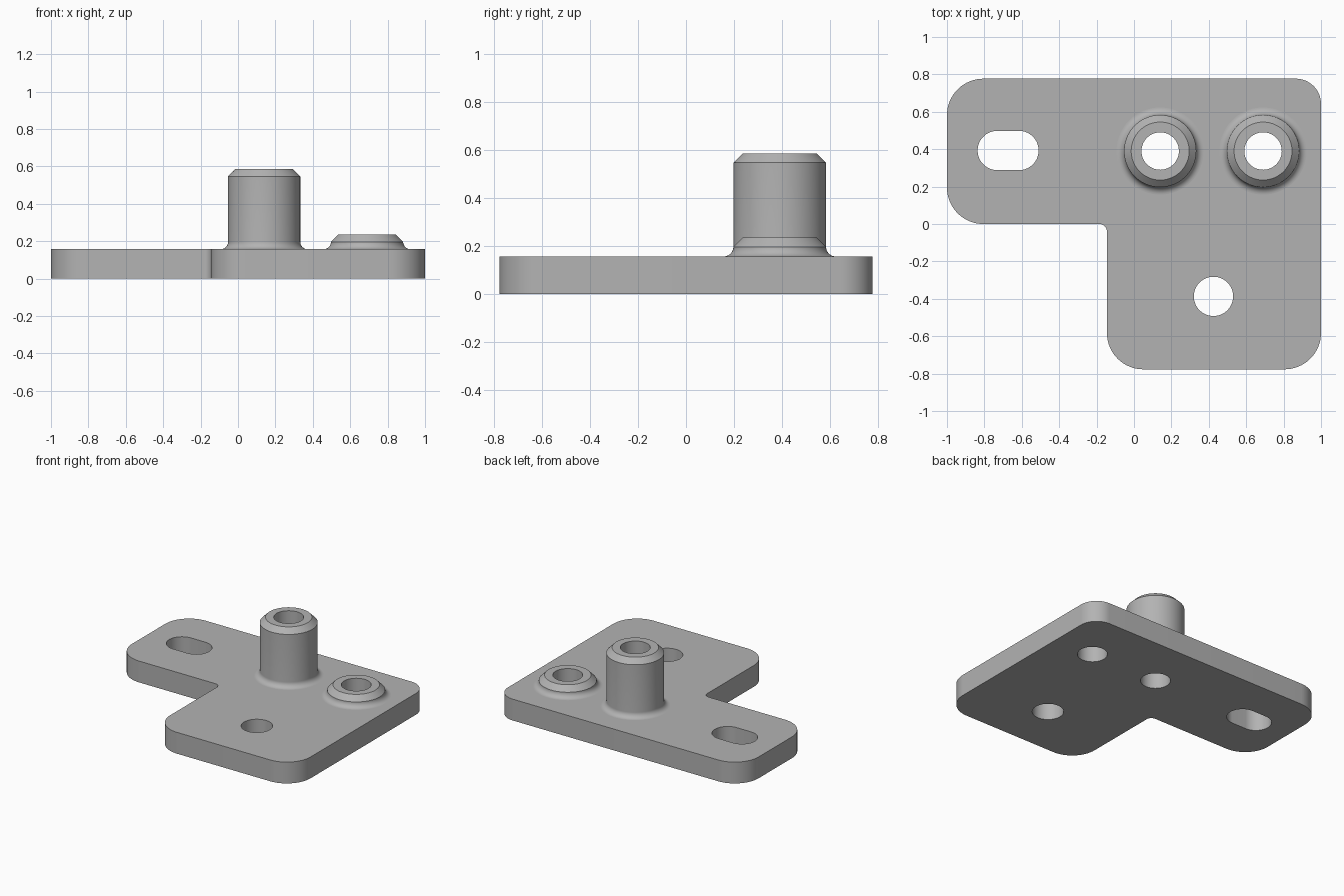
import bpy
import bmesh
from math import cos, sin, pi, tan, radians
from mathutils import Vector

old = bpy.data.objects.get("Cube")
if old:
    bpy.data.objects.remove(old, do_unlink=True)

THICK = 0.157
BORE = 0.1
SEGMENTS = 96

# Single plain material
GREY = (0.45, 0.45, 0.45, 1.0)
metal = bpy.data.materials.new("plain_grey")
metal.use_nodes = True
metal.diffuse_color = GREY
metal.node_tree.nodes["Principled BSDF"].inputs["Base Color"].default_value = GREY


def finish(name, bm):
    bmesh.ops.recalc_face_normals(bm, faces=bm.faces)
    mesh = bpy.data.meshes.new(name)
    bm.to_mesh(mesh)
    bm.free()
    mesh.materials.append(metal)
    obj = bpy.data.objects.new(name, mesh)
    bpy.context.collection.objects.link(obj)
    bpy.ops.object.select_all(action='DESELECT')
    bpy.context.view_layer.objects.active = obj
    obj.select_set(True)
    bpy.ops.object.shade_smooth_by_angle(angle=radians(30))
    return obj


def arc(cx, cy, r, start, end, steps):
    return [(cx + r * cos(start + (end - start) * i / steps),
             cy + r * sin(start + (end - start) * i / steps)) for i in range(steps + 1)]


def rounded(corners, steps=16):
    """Polygon outline with a separate fillet radius at each corner."""
    points = []
    for i, (x, y, r) in enumerate(corners):
        p = Vector((x, y))
        a = (Vector(corners[i - 1][:2]) - p).normalized()
        b = (Vector(corners[(i + 1) % len(corners)][:2]) - p).normalized()
        centre = p + (a + b) * r
        for k in range(steps + 1):
            t = pi / 2 * k / steps
            points.append(centre - b * r * cos(t) - a * r * sin(t))
    return points


def slot(cx, cy, r, half):
    return (arc(cx + half, cy, r, -pi / 2, pi / 2, SEGMENTS // 2)
            + arc(cx - half, cy, r, pi / 2, 3 * pi / 2, SEGMENTS // 2))


def circle(cx, cy, r):
    return arc(cx, cy, r, 0, 2 * pi, SEGMENTS)[:-1]


def make_plate(loops):
    bm = bmesh.new()
    for loop in loops:
        verts = [bm.verts.new((p[0], p[1], 0)) for p in loop]
        for i, v in enumerate(verts):
            bm.edges.new((verts[i - 1], v))
    bmesh.ops.triangle_fill(bm, edges=bm.edges[:], use_beauty=True, normal=(0, 0, 1))
    lifted = bmesh.ops.extrude_face_region(bm, geom=bm.faces[:], use_keep_orig=True)
    top = [g for g in lifted["geom"] if isinstance(g, bmesh.types.BMVert)]
    bmesh.ops.translate(bm, verts=top, vec=(0, 0, THICK))
    return finish("mounting_plate", bm)


def make_boss(name, x, y, height):
    """Turned collar: root fillet, wall, chamfer, flat rim and bore."""
    wall, fillet, chamfer = 0.193, 0.04, 0.038
    profile = arc(wall + fillet, THICK + fillet, fillet, 3 * pi / 2, pi, 10)
    profile += [(wall, height - chamfer), (wall - chamfer, height),
                (BORE, height), (BORE, THICK)]
    bm = bmesh.new()
    verts = [bm.verts.new((x + r, y, z)) for r, z in profile]
    edges = [bm.edges.new(pair) for pair in zip(verts, verts[1:])]
    bmesh.ops.spin(bm, geom=verts + edges, cent=(x, y, 0), axis=(0, 0, 1),
                   angle=2 * pi, steps=SEGMENTS, use_merge=True)
    bmesh.ops.remove_doubles(bm, verts=bm.verts, dist=0.0002)
    obj = finish(name, bm)
    # The collar is open underneath, so make sure its rim faces upward
    rim = max(obj.data.polygons, key=lambda f: f.center.z)
    if rim.normal.z < 0:
        obj.data.flip_normals()
    return obj


# L-shaped plate with bores, a bolt hole and an adjustment slot
outline = rounded([(-1, 0.777, 0.195), (-1, 0, 0.195), (-0.145, 0, 0.04),
                   (-0.145, -0.777, 0.195), (1, -0.777, 0.195), (1, 0.777, 0.135)])
bosses = {"tall_boss": (0.14, 0.39, 0.585), "short_boss": (0.69, 0.39, 0.235)}
holes = [circle(x, y, BORE) for x, y, _ in bosses.values()]
holes += [circle(0.425, -0.387, 0.105), slot(-0.673, 0.393, 0.105, 0.058)]
make_plate([outline] + holes)

# Raised collars
for name, spec in bosses.items():
    make_boss(name, *spec)
